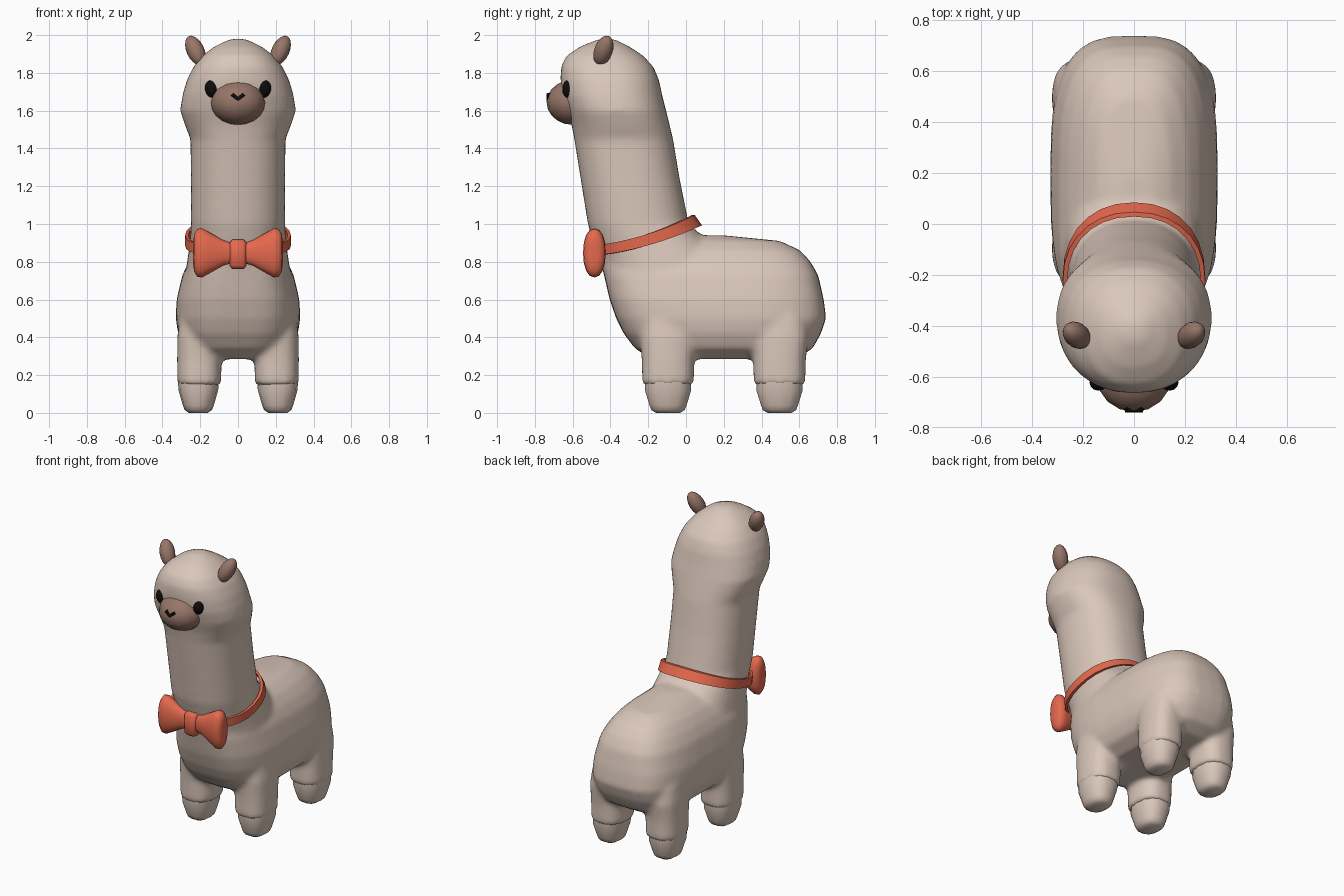
import bpy, bmesh, math
from mathutils import Matrix, Vector, Euler

if "Cube" in bpy.data.objects:
    bpy.data.objects.remove(bpy.data.objects["Cube"])


def material(name, rgb):
    m = bpy.data.materials.new(name)
    m.diffuse_color = (*rgb, 1)
    m.use_nodes = True
    m.node_tree.nodes["Principled BSDF"].inputs["Base Color"].default_value = m.diffuse_color
    return m


WOOL = material("wool", (0.70, 0.57, 0.49))
BROWN = material("brown", (0.31, 0.18, 0.14))
BLACK = material("black", (0.004, 0.004, 0.004))
RED = material("red", (0.78, 0.14, 0.075))


def finish(name, bm, mat, angle=40):
    bmesh.ops.recalc_face_normals(bm, faces=bm.faces[:])
    me = bpy.data.meshes.new(name)
    bm.to_mesh(me)
    bm.free()
    me.materials.append(mat)
    ob = bpy.data.objects.new(name, me)
    bpy.context.collection.objects.link(ob)
    bpy.ops.object.select_all(action='DESELECT')
    ob.select_set(True)
    bpy.context.view_layer.objects.active = ob
    bpy.ops.object.shade_smooth_by_angle(angle=math.radians(angle))
    return ob


def oval(a, b, n, power=2.0):
    """Superellipse outline with half-sizes a and b."""
    pts = []
    for i in range(n):
        t = 2 * math.pi * i / n
        c, s = math.cos(t), math.sin(t)
        pts.append((a * math.copysign(abs(c) ** (2 / power), c),
                    b * math.copysign(abs(s) ** (2 / power), s)))
    return pts


def loft(bm, rings, caps=True, closed=False):
    vs = [[bm.verts.new(p) for p in r] for r in rings]
    n = len(vs[0])
    pairs = list(zip(vs, vs[1:])) + ([(vs[-1], vs[0])] if closed else [])
    for a, b in pairs:
        for i in range(n):
            j = (i + 1) % n
            bm.faces.new((a[i], a[j], b[j], b[i]))
    if caps:
        bm.faces.new(vs[0])
        bm.faces.new(vs[-1])


def stack(bm, rows, power, n=32, x=0.0):
    """Loft of level rings: (z, front y, back y, half width)."""
    loft(bm, [[(x + px, (f + b) / 2 + py, z) for px, py in oval(w, (b - f) / 2, n, power)]
              for z, f, b, w in rows])


def ellipsoid(name, loc, size, mat, rot=(0, 0, 0), seg=16):
    bm = bmesh.new()
    m = Matrix.LocRotScale(Vector(loc), Euler(rot), Vector(size))
    bmesh.ops.create_uvsphere(bm, u_segments=seg, v_segments=seg // 2 + 2, radius=1, matrix=m)
    return finish(name, bm, mat, 60)


LEGS = [("front", -0.095), ("back", 0.495)]
LX = 0.205

# Woolly coat: torso, neck with head and leg sleeves fused together
bm = bmesh.new()
stack(bm, [(0.285, -0.18, 0.58, 0.19), (0.34, -0.27, 0.67, 0.28), (0.42, -0.33, 0.715, 0.317),
           (0.50, -0.37, 0.742, 0.33), (0.60, -0.405, 0.73, 0.325), (0.73, -0.435, 0.70, 0.295),
           (0.80, -0.45, 0.66, 0.26), (0.86, -0.46, 0.605, 0.215), (0.91, -0.45, 0.50, 0.15),
           (0.94, -0.40, 0.20, 0.08)], 3.1, 40)
stack(bm, [(0.65, -0.41, 0.25, 0.29), (0.80, -0.455, 0.22, 0.27), (0.90, -0.49, 0.13, 0.255),
           (1.00, -0.52, 0.015, 0.25), (1.25, -0.56, -0.035, 0.25), (1.45, -0.592, -0.068, 0.252),
           (1.52, -0.605, -0.085, 0.28), (1.60, -0.63, -0.105, 0.307), (1.68, -0.655, -0.125, 0.295),
           (1.76, -0.665, -0.142, 0.272), (1.83, -0.663, -0.17, 0.238), (1.89, -0.635, -0.225, 0.19),
           (1.94, -0.56, -0.30, 0.125), (1.98, -0.46, -0.38, 0.04)], 2.3)
for _, y in LEGS:
    for s in (-1, 1):
        stack(bm, [(0.145, y - 0.137, y + 0.137, 0.117), (0.28, y - 0.14, y + 0.14, 0.118),
                   (0.40, y - 0.15, y + 0.155, 0.117), (0.5, y - 0.14, y + 0.14, 0.105),
                   (0.6, y - 0.09, y + 0.09, 0.08)], 2.5, 20, s * LX)
coat = finish("woolly_coat", bm, WOOL)
rm = coat.modifiers.new("fuse", 'REMESH')
rm.mode = 'VOXEL'
rm.voxel_size = 0.016
rm.use_smooth_shade = True
sm = coat.modifiers.new("soften", 'SMOOTH')
sm.factor = 0.5
sm.iterations = 9

# Feet
for label, y in LEGS:
    for side, s in (("left", 1), ("right", -1)):
        bm = bmesh.new()
        rows = [(0.17, 0.125, 0.108), (0.12, 0.125, 0.105), (0.04, 0.10, 0.082),
                (0.015, 0.09, 0.072), (0.0, 0.065, 0.05)]
        stack(bm, [(z, y - h, y + h, w) for z, h, w in rows], 2.4, 14, s * (LX + 0.005))
        finish(f"{label}_{side}_foot", bm, WOOL, 50)

# Muzzle and nose mark
ellipsoid("muzzle", (0, -0.60, 1.644), (0.147, 0.138, 0.119), BROWN)
bm = bmesh.new()
for s in (-1, 1):
    bmesh.ops.create_cube(bm, size=1, matrix=Matrix.LocRotScale(
        Vector((s * 0.014, -0.728, 1.672)), Euler((math.radians(-14), -s * math.radians(40), 0)),
        Vector((0.046, 0.02, 0.017))))
finish("nose_mark", bm, BLACK)

# Eyes and ears
for side, s in (("left", 1), ("right", -1)):
    ellipsoid(f"{side}_eye", (s * 0.139, -0.622, 1.715), (0.036, 0.033, 0.048), BLACK,
              (0, s * math.radians(10), 0), 12)
    ellipsoid(f"{side}_ear", (s * 0.225, -0.437, 1.918), (0.047, 0.049, 0.087), BROWN,
              (math.radians(-18), s * math.radians(25), 0))

# Collar: a band that climbs towards the back of the neck
bm = bmesh.new()
rings = []
for px, py in oval(0.262, 0.264, 28, 2.2):
    u = (py / 0.264 + 1) / 2
    z = 0.858 + 0.162 * (0.35 * u + 0.65 * u * u)
    k = Vector((px, py)).normalized()
    rings.append([(px + d * k.x, -0.216 + py + d * k.y - h * u * 0.7, z + h)
                  for d, h in ((0, -0.027), (0.018, -0.027), (0.018, 0.027), (0, 0.027))])
loft(bm, rings, caps=False, closed=True)
finish("collar", bm, RED, 40)

# Bow tie
wing = [(0.02, 0.05, 0.03), (0.08, 0.068, 0.036), (0.15, 0.108, 0.053), (0.19, 0.13, 0.06),
        (0.215, 0.127, 0.056), (0.232, 0.10, 0.042), (0.237, 0.06, 0.02)]
for side, s in (("left", 1), ("right", -1)):
    bm = bmesh.new()
    loft(bm, [[(s * x, -0.485 + py, 0.847 + pz) for py, pz in oval(hy, hz, 16, 2.2)]
              for x, hz, hy in wing])
    finish(f"{side}_bow_loop", bm, RED, 60)
bm = bmesh.new()
stack(bm, [(0.763, -0.515, -0.455, 0.032), (0.78, -0.53, -0.44, 0.045),
           (0.90, -0.53, -0.44, 0.045), (0.917, -0.515, -0.455, 0.032)], 4, 16)
finish("bow_knot", bm, RED, 60)
